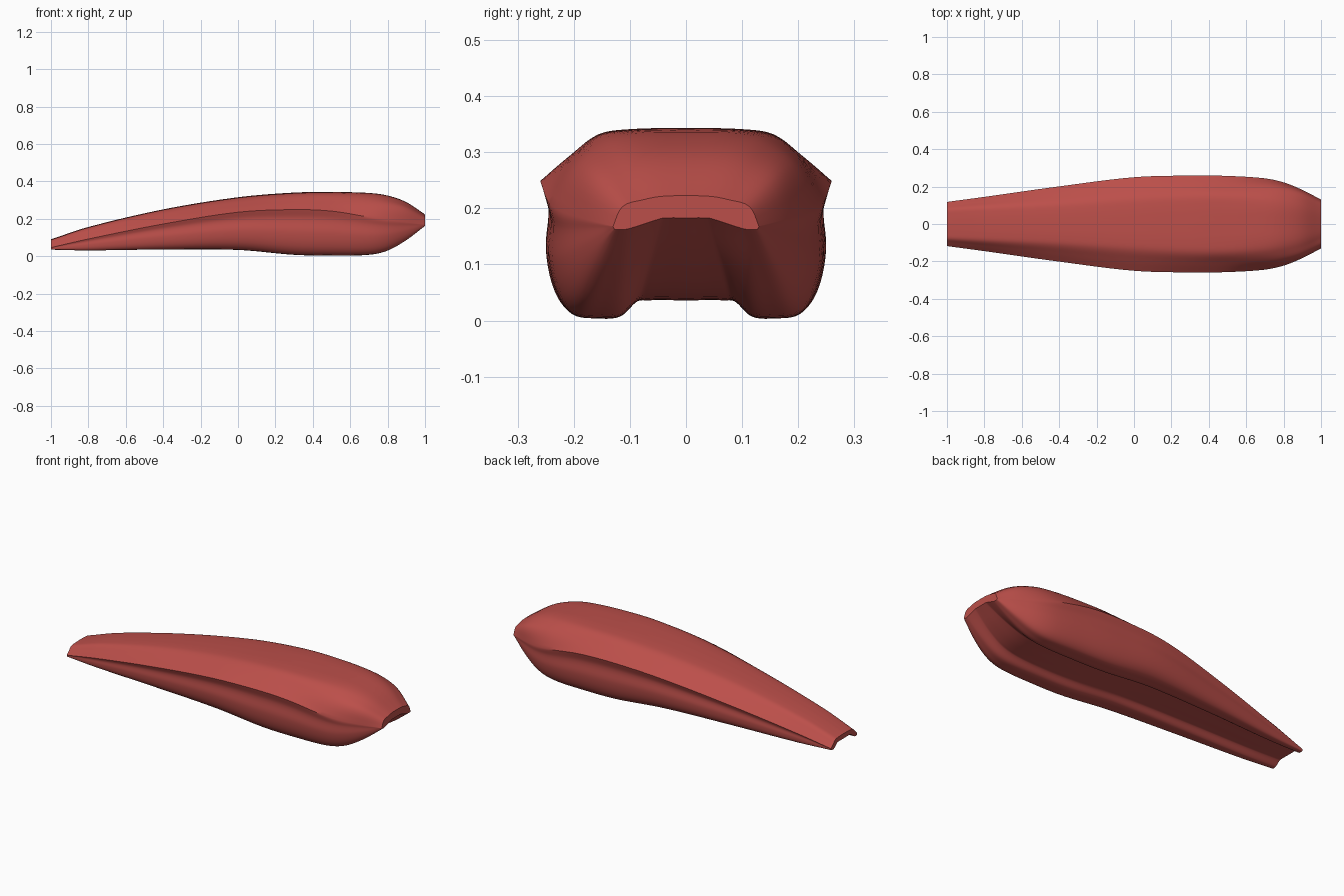
import bpy, bmesh, math

if "Cube" in bpy.data.objects:
    bpy.data.objects.remove(bpy.data.objects["Cube"])

# Lengthwise stations:
# x, half width, top z, shoulder y, crease z, foot z, channel z,
# foot outer y, foot inner y, channel edge y, side bulge, hollow factor
STATIONS = [
    (-1.0, .118, .090, .078, .046, .035, .062, .112, .090, .060, .000, .99),
    (-.8, .145, .156, .090, .092, .031, .060, .130, .095, .066, .000, .97),
    (-.4, .201, .250, .112, .172, .036, .066, .166, .108, .078, .000, .95),
    (0.0, .250, .315, .140, .235, .034, .064, .196, .116, .086, .000, .945),
    (.3, .259, .340, .155, .249, .008, .042, .203, .118, .087, .000, .945),
    (.5, .257, .343, .156, .241, .004, .036, .202, .118, .087, .000, .95),
    (.7, .244, .338, .148, .209, .008, .042, .195, .116, .084, .008, .97),
    (.8, .222, .324, .136, .194, .030, .062, .182, .114, .078, .014, .985),
    (.9, .182, .289, .115, .182, .086, .112, .158, .108, .064, .016, .99),
    (1.0, .130, .223, .075, .168, .162, .183, .124, .100, .045, .010, 1.0),
]
RINGS = 64   # sections along the length
SUB = 5      # samples between section points


def hermite(p, q, m, n, t):
    a, b = 2*t**3 - 3*t*t + 1, t**3 - 2*t*t + t
    return a*p + b*m + (1 - a)*q + (t**3 - t*t)*n


def station(x):
    """Smoothly interpolate the station table at x."""
    s = STATIONS
    i = max(k for k in range(len(s) - 1) if s[k][0] <= x or k == 0)

    def slope(k, c):
        a, b = max(k - 1, 0), min(k + 1, len(s) - 1)
        return (s[b][c] - s[a][c]) / (s[b][0] - s[a][0])
    d = s[i + 1][0] - s[i][0]
    t = (x - s[i][0]) / d
    return [hermite(s[i][c], s[i + 1][c], slope(i, c)*d, slope(i + 1, c)*d, t)
            for c in range(1, len(s[0]))]


def spline(pts):
    """Curve through the points, with its tangents limited by chord length."""
    def tangent(k, d):
        a, b = pts[max(k - 1, 0)], pts[min(k + 1, len(pts) - 1)]
        length = max(math.dist(a, b), 1e-6)
        return [(b[c] - a[c]) / length * d for c in (0, 1)]
    out = []
    for k in range(len(pts) - 1):
        d = math.dist(pts[k], pts[k + 1])
        m, n = tangent(k, d), tangent(k + 1, d)
        for j in range(SUB):
            out.append([hermite(pts[k][c], pts[k + 1][c], m[c], n[c], j / SUB)
                        for c in (0, 1)])
    return out + [list(pts[-1])]


def half_section(x):
    w, zt, ys, zc, zb, ch, fo, fi, ce, bulge, hol = station(x)
    h = zc - zb
    upper = [(0, zt), (ys*.62, zt - .002), (ys, zt - .1*(zt - zc) - .002),
             ((ys + w)/2 + bulge, (zt + zc)/2 - .002 + bulge), (w, zc)]
    lower = [(w*hol, zc - .2*h), (w*(hol*.5 + .49), zc - .5*h),
             (w*.6 + fo*.4 - .01*h, zb + .2*h), (fo, zb + .03*h),
             ((fo + fi)/2, zb), (fi, zb + .1*(ch - zb)),
             (ce, ch - .06*(ch - zb)), (ce*.8, ch), (0, ch)]
    creased = spline(upper)[:-1] + spline([upper[-1]] + lower)
    rounded = spline(upper + lower)
    # The side crease fades into a rounded nose
    t = min(max((x - .62) / .2, 0), 1)
    t = t*t*(3 - 2*t)
    return [[p[c]*(1 - t) + q[c]*t for c in (0, 1)]
            for p, q in zip(creased, rounded)]


# Shell: lofted sections mirrored across y
bm = bmesh.new()
rings = []
for i in range(RINGS + 1):
    x = -math.cos(math.pi * i / RINGS) * .5 + (-1 + 2*i/RINGS) * .5
    half = half_section(x)
    loop = half + [[-y, z] for y, z in half[-2:0:-1]]
    rings.append([bm.verts.new((x, y, z)) for y, z in loop])
n = len(rings[0])
for a, b in zip(rings, rings[1:]):
    for j in range(n):
        k = (j + 1) % n
        bm.faces.new((a[j], a[k], b[k], b[j]))
# Flat ends
bm.faces.new(rings[0])
bm.faces.new(rings[-1])
bmesh.ops.recalc_face_normals(bm, faces=bm.faces)

mesh = bpy.data.meshes.new("shell")
bm.to_mesh(mesh)
bm.free()
shell = bpy.data.objects.new("shell", mesh)
bpy.context.collection.objects.link(shell)
red = bpy.data.materials.new("soft_red")
red.diffuse_color = (.5, .078, .068, 1)
red.use_nodes = True
red.node_tree.nodes["Principled BSDF"].inputs["Base Color"].default_value = red.diffuse_color
mesh.materials.append(red)

bpy.context.view_layer.objects.active = shell
shell.select_set(True)
bpy.ops.object.shade_smooth_by_angle(angle=math.radians(32))
